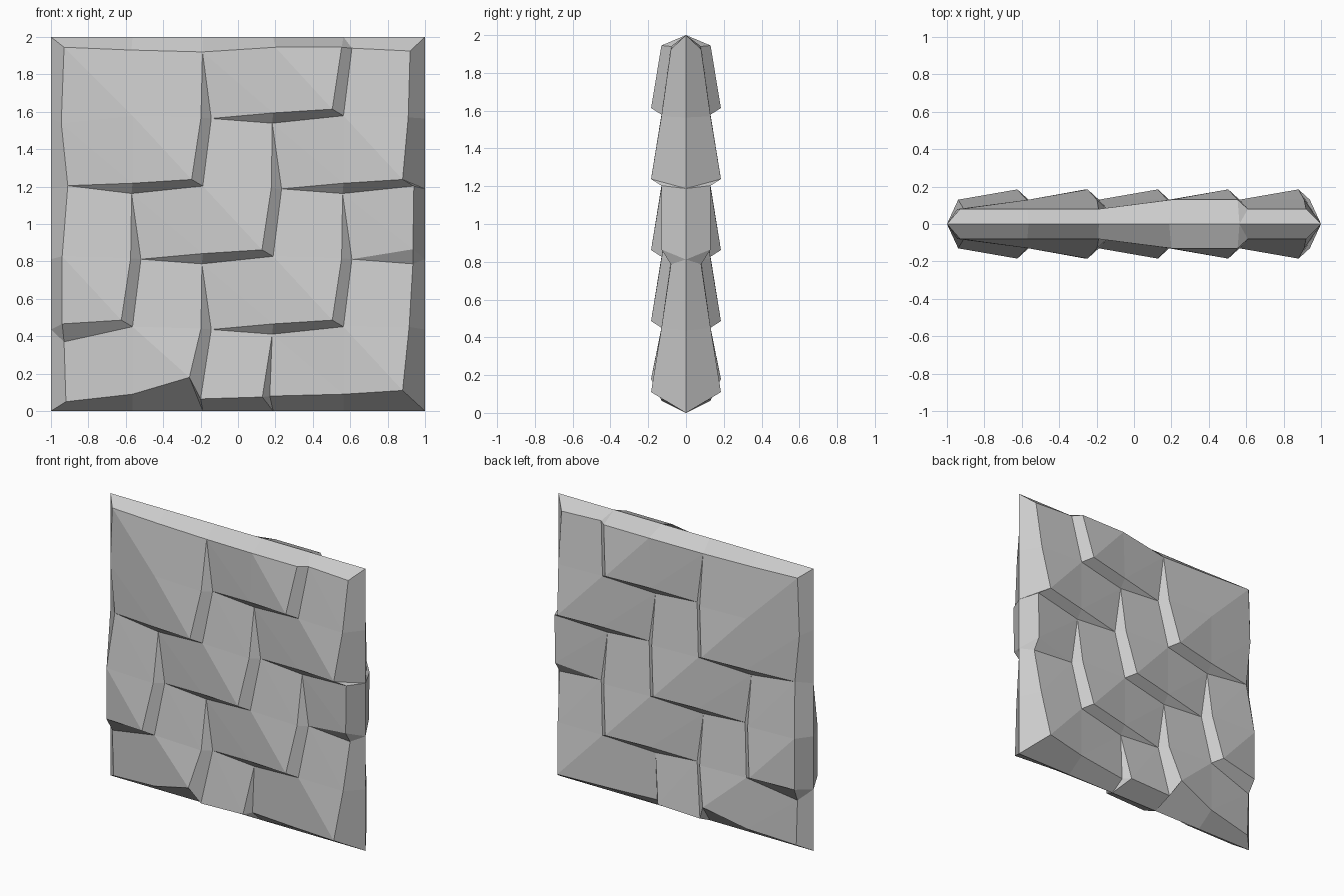
import bpy, bmesh

if "Cube" in bpy.data.objects:
    bpy.data.objects.remove(bpy.data.objects["Cube"])

N = 5
GX = [-0.94 + 0.376 * i for i in range(N + 1)]
GZ = [1.94 - 0.376 * i for i in range(N + 1)]
HEIGHT = [0.08, 0.13, 0.185]
# Offsets (x, z, height level) of the groove and crest points, by lattice class
LOW = {0: (0.0, 0.015, 1), 1: (0.045, 0.0, 0), 2: (-0.005, -0.025, 0)}
HIGH = {0: (-0.06, 0.05, 2), 1: (-0.01, 0.005, 1), 2: (0.0, 0.03, 1)}
# Points along the border that sit differently from the lattice
SPECIAL = {(0, 0, 0): (-0.93, 1.945, 0), (1, 0, 0): (-0.57, 1.93, 0),
           (2, 0, 0): (-0.19, 1.92, 0), (3, 0, 0): (0.2, 1.945, 1),
           (0, 5, 0): (-0.92, 0.05, 0), (2, 5, 1): (-0.26, 0.18, 2),
           (2, 5, 0): (-0.2, 0.065, 1), (3, 5, 0): (0.17, 0.08, 0),
           (3, 5, 1): (0.13, 0.075, 1), (5, 0, 0): (0.92, 1.925, 0),
           (0, 4, 0): (-0.93, 0.37, 0), (0, 2, 0): (-0.91, 1.205, 0),
           (5, 3, 1): (0.935, 0.865, 1), (5, 1, 1): (0.91, 1.57, 1),
           (5, 4, 1): (0.915, 0.45, 1)}

bm = bmesh.new()
cache = {}


def point(c, r, high):
    key = (c, r, high)
    if key not in cache:
        dx, dz, lev = (HIGH if high else LOW)[(c - r) % 3]
        x, z = GX[c] + dx, GZ[r] + dz
        if key in SPECIAL:
            x, z, lev = SPECIAL[key]
        cache[key] = bm.verts.new((x, -HEIGHT[lev], z))
    return cache[key]


def corner(cell, v):
    """Vertex used by a cell at grid corner v: crest on its lower right."""
    c, r = cell
    right, down = v[0] - c, v[1] - r
    high = (right and down) or ((c - r) % 3 == 0 and (right or down))
    if cell == (0, 0):
        high = False
    return point(v[0], v[1], int(bool(high)))


def outer(v):
    key = ("rim",) + v
    if key not in cache:
        c, r = v
        x = -1 if c == 0 else 1 if c == N else GX[c]
        z = 2 if r == 0 else 0 if r == N else GZ[r]
        cache[key] = bm.verts.new((x, 0, z))
    return cache[key]


def face(*vs):
    vs = list(dict.fromkeys(vs))
    if len(vs) > 2:
        bm.faces.new(vs)


# Sloping stone surfaces, folded along their diagonals
for c in range(N):
    for r in range(N):
        tl, tr, br, bl = [corner((c, r), v) for v in
                          ((c, r), (c + 1, r), (c + 1, r + 1), (c, r + 1))]
        face(tl, bl, br)
        face(tl, br, tr)

# Steps between neighbouring stones
for a in range(1, N):
    for b in range(N):
        for c1, c2, v, w in (((a - 1, b), (a, b), (a, b), (a, b + 1)),
                             ((b, a - 1), (b, a), (b, a), (b + 1, a))):
            face(corner(c1, v), corner(c1, w), corner(c2, w), corner(c2, v))

# Chamfered rim running out to the middle plane
loop = ([((i, 0), (i + 1, 0), (i, 0)) for i in range(N)]
        + [((N, i), (N, i + 1), (N - 1, i)) for i in range(N)]
        + [((i + 1, N), (i, N), (i, N - 1)) for i in reversed(range(N))]
        + [((0, i + 1), (0, i), (0, i)) for i in reversed(range(N))])
for k, (v, w, cell) in enumerate(loop):
    face(corner(cell, v), corner(cell, w), outer(w), outer(v))
    face(corner(loop[k - 1][2], v), corner(cell, v), outer(v))

bmesh.ops.recalc_face_normals(bm, faces=bm.faces)
if sum(f.normal.y * f.calc_area() for f in bm.faces) > 0:
    bmesh.ops.reverse_faces(bm, faces=bm.faces)
mesh = bpy.data.meshes.new("stone_wall_panel")
bm.to_mesh(mesh)
bm.free()
wall = bpy.data.objects.new("stone_wall_panel", mesh)
bpy.context.collection.objects.link(wall)

# Identical back face
mirror = wall.modifiers.new("back_face", "MIRROR")
mirror.use_axis = (False, True, False)
mirror.use_clip = True
